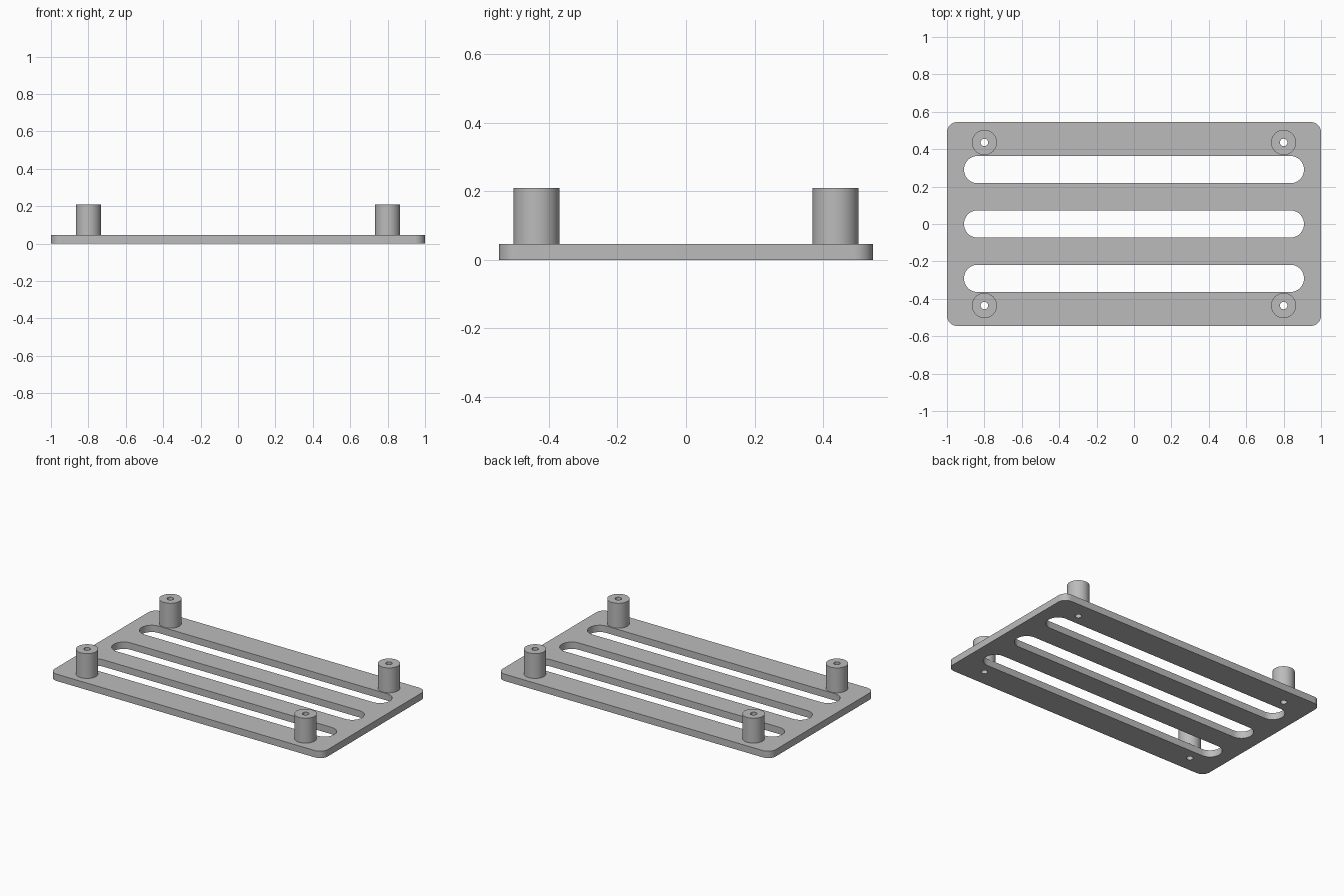
import bpy
import bmesh
from math import pi, sin, cos, radians

cube = bpy.data.objects.get("Cube")
if cube:
    bpy.data.objects.remove(cube, do_unlink=True)

# Overall dimensions
HALF_X, HALF_Y = 1.0, 0.545
PLATE_TOP, POST_TOP = 0.0455, 0.21
POST_X, POST_Y = 0.8, 0.436
POST_R, HOLE_R = 0.067, 0.02
SLOT_HALF_X, SLOT_R, SLOT_PITCH = 0.909, 0.073, 0.291

grey = bpy.data.materials.new("light_grey")
grey.use_nodes = True
COLOUR = (0.5, 0.5, 0.5, 1)
grey.diffuse_color = COLOUR
grey.node_tree.nodes["Principled BSDF"].inputs["Base Color"].default_value = COLOUR


def rounded_rect(cx, cy, hx, hy, r, steps=12):
    """Outline of a rounded rectangle; equal sizes give a slot or a circle."""
    points = []
    for quarter, (sx, sy) in enumerate([(1, 1), (-1, 1), (-1, -1), (1, -1)]):
        for i in range(steps + 1):
            a = (quarter + i / steps) * pi / 2
            p = (cx + sx * (hx - r) + r * cos(a), cy + sy * (hy - r) + r * sin(a))
            if not points or abs(p[0] - points[-1][0]) + abs(p[1] - points[-1][1]) > 1e-5:
                points.append(p)
    if abs(points[0][0] - points[-1][0]) + abs(points[0][1] - points[-1][1]) < 1e-5:
        points.pop()
    return points


def circle(cx, cy, r, steps=12):
    return rounded_rect(cx, cy, r, r, r, steps)


def extrude_outlines(name, outlines, z0, z1):
    """Fill the first outline, leave the others as holes, and extrude."""
    bm = bmesh.new()
    edges = []
    for outline in outlines:
        verts = [bm.verts.new((x, y, z0)) for x, y in outline]
        edges += [bm.edges.new((a, b)) for a, b in zip(verts, verts[1:] + verts[:1])]
    bmesh.ops.triangle_fill(bm, edges=edges, use_beauty=True, use_dissolve=False)
    result = bmesh.ops.extrude_face_region(bm, geom=bm.faces[:], use_keep_orig=True)
    top = [g for g in result["geom"] if isinstance(g, bmesh.types.BMVert)]
    bmesh.ops.translate(bm, verts=top, vec=(0, 0, z1 - z0))
    bmesh.ops.recalc_face_normals(bm, faces=bm.faces[:])
    mesh = bpy.data.meshes.new(name)
    bm.to_mesh(mesh)
    bm.free()
    mesh.materials.append(grey)
    obj = bpy.data.objects.new(name, mesh)
    bpy.context.collection.objects.link(obj)
    bpy.ops.object.select_all(action='DESELECT')
    obj.select_set(True)
    bpy.context.view_layer.objects.active = obj
    bpy.ops.object.shade_smooth_by_angle(angle=radians(30))
    return obj


corners = {
    "front_left": (POST_X, -POST_Y), "front_right": (-POST_X, -POST_Y),
    "back_left": (POST_X, POST_Y), "back_right": (-POST_X, POST_Y),
}

# Base plate with three slots and four screw holes
slots = [rounded_rect(0, k * SLOT_PITCH, SLOT_HALF_X, SLOT_R, SLOT_R) for k in (-1, 0, 1)]
holes = [circle(x, y, HOLE_R, 6) for x, y in corners.values()]
extrude_outlines("base_plate",
                 [rounded_rect(0, 0, HALF_X, HALF_Y, 0.055)] + slots + holes,
                 0, PLATE_TOP)

# Hollow standoff posts
for corner, (x, y) in corners.items():
    extrude_outlines(corner + "_standoff",
                     [circle(x, y, POST_R), circle(x, y, HOLE_R, 6)],
                     PLATE_TOP, POST_TOP)
